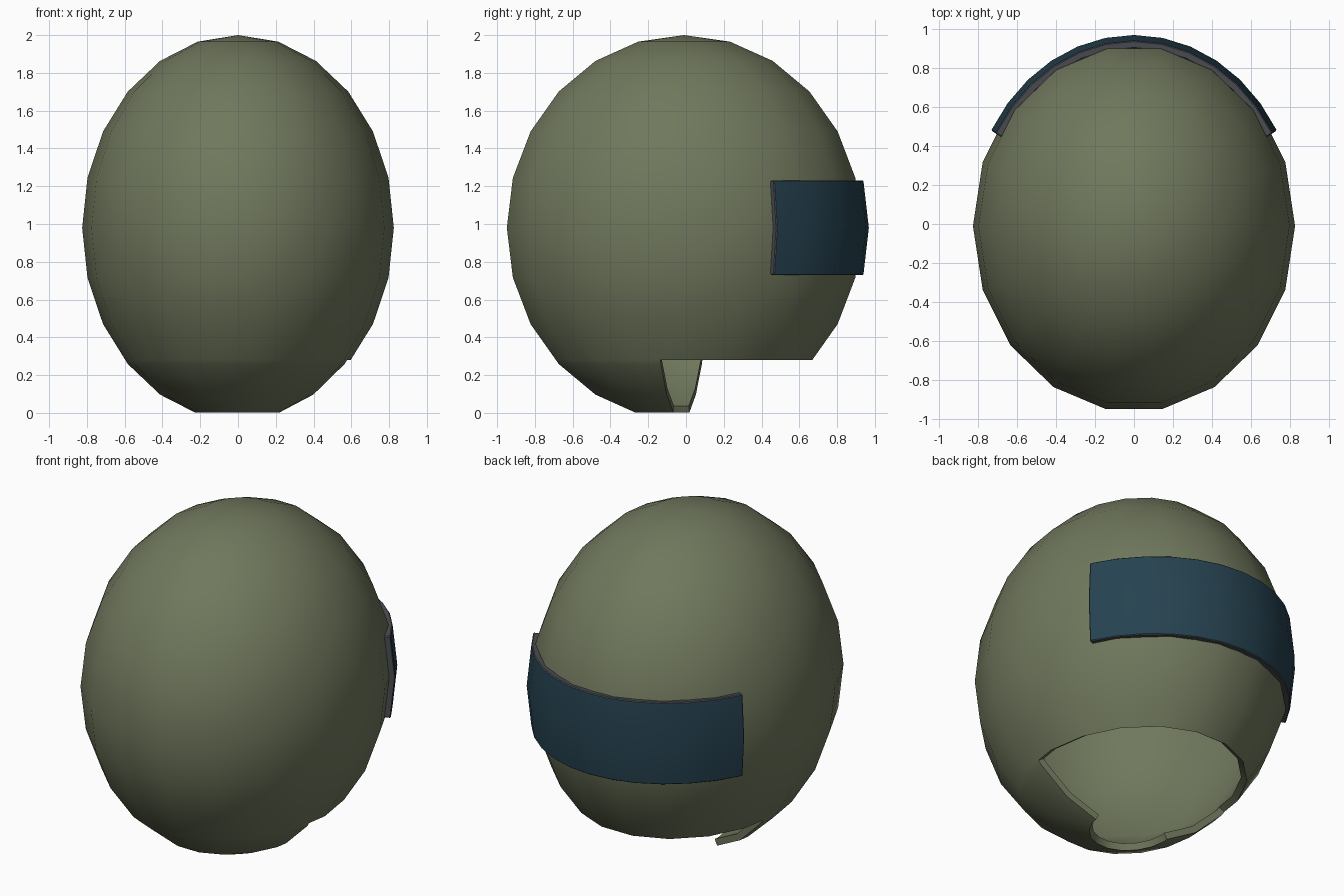
import bpy, bmesh, math
from mathutils import Matrix, Vector

if "Cube" in bpy.data.objects:
    bpy.data.objects.remove(bpy.data.objects["Cube"])

CY, CZ = -0.01, 0.98          # shared centre of shell and visor


def material(name, rgb):
    m = bpy.data.materials.new(name)
    m.diffuse_color = (*rgb, 1)
    m.use_nodes = True
    m.node_tree.nodes["Principled BSDF"].inputs["Base Color"].default_value = m.diffuse_color
    return m


olive = material("olive green", (0.162, 0.188, 0.109))
navy = material("dark navy", (0.019, 0.054, 0.080))
grey = material("dark grey", (0.070, 0.075, 0.085))


def finish(bm, name, mats, angle):
    me = bpy.data.meshes.new(name)
    bm.to_mesh(me)
    bm.free()
    ob = bpy.data.objects.new(name, me)
    bpy.context.collection.objects.link(ob)
    for m in mats:
        me.materials.append(m)
    return ob


def smooth(ob, angle):
    bpy.ops.object.select_all(action='DESELECT')
    ob.select_set(True)
    bpy.context.view_layer.objects.active = ob
    for mod in list(ob.modifiers):
        bpy.ops.object.modifier_apply(modifier=mod.name)
    bpy.ops.object.shade_smooth_by_angle(angle=math.radians(angle))


def cut(bm, faces, co, no, clear=False):
    geom = set(faces)
    for f in faces:
        geom.update(f.edges)
        geom.update(f.verts)
    bmesh.ops.bisect_plane(bm, geom=list(geom), plane_co=co, plane_no=no,
                           clear_inner=clear)


# Helmet shell: stretched sphere, open underneath and at the nape
bm = bmesh.new()
bmesh.ops.create_uvsphere(bm, u_segments=18, v_segments=12, radius=1)
bm.transform(Matrix.Translation((0, CY, CZ))
             @ Matrix.Diagonal((0.825, 0.953, 1.02, 1))
             @ Matrix.Rotation(math.pi / 2, 4, 'Z'))
cut(bm, bm.faces[:], (0, 0, 0.002), (0, 0, 1), True)
cut(bm, bm.faces[:], (0, 0, 0.28), (0, 0, 1))
low = [f for f in bm.faces if f.calc_center_median().z < 0.28]
skew_co, skew_no = Vector((0, -0.025, 0)), Vector((0.192, 1, 0)).normalized()
cut(bm, low, skew_co, skew_no)
gone = [f for f in bm.faces if f.calc_center_median().z < 0.28
        and (f.calc_center_median() - skew_co).dot(skew_no) > 0]
bmesh.ops.delete(bm, geom=gone, context='FACES')
shell = finish(bm, "helmet_shell", [olive], 40)
sol = shell.modifiers.new("wall", 'SOLIDIFY')
sol.thickness, sol.offset = 0.04, -1
smooth(shell, 40)

# Visor band: curved patch with a grey rim, wrapped around one side
bm = bmesh.new()
rows = []
for lat in (-14, 0, 14):
    a = math.radians(lat)
    row = []
    for lon in range(-60, 61, 10):
        b = math.radians(lon)
        row.append(bm.verts.new((0.845 * math.sin(b) * math.cos(a),
                                 CY + 0.978 * math.cos(b) * math.cos(a),
                                 CZ + 1.04 * math.sin(a))))
    rows.append(row)
for r0, r1 in zip(rows, rows[1:]):
    for i in range(12):
        bm.faces.new((r0[i + 1], r0[i], r1[i], r1[i + 1]))
bmesh.ops.recalc_face_normals(bm, faces=bm.faces[:])
if sum(f.normal.y for f in bm.faces) < 0:
    bmesh.ops.reverse_faces(bm, faces=bm.faces[:])
visor = finish(bm, "visor_band", [navy, grey], 40)
sol = visor.modifiers.new("thickness", 'SOLIDIFY')
sol.thickness, sol.offset, sol.material_offset_rim = 0.04, -1, 1
bev = visor.modifiers.new("soft_edge", 'BEVEL')
bev.width, bev.segments, bev.limit_method = 0.005, 1, 'ANGLE'
bev.angle_limit = math.radians(50)
smooth(visor, 35)
